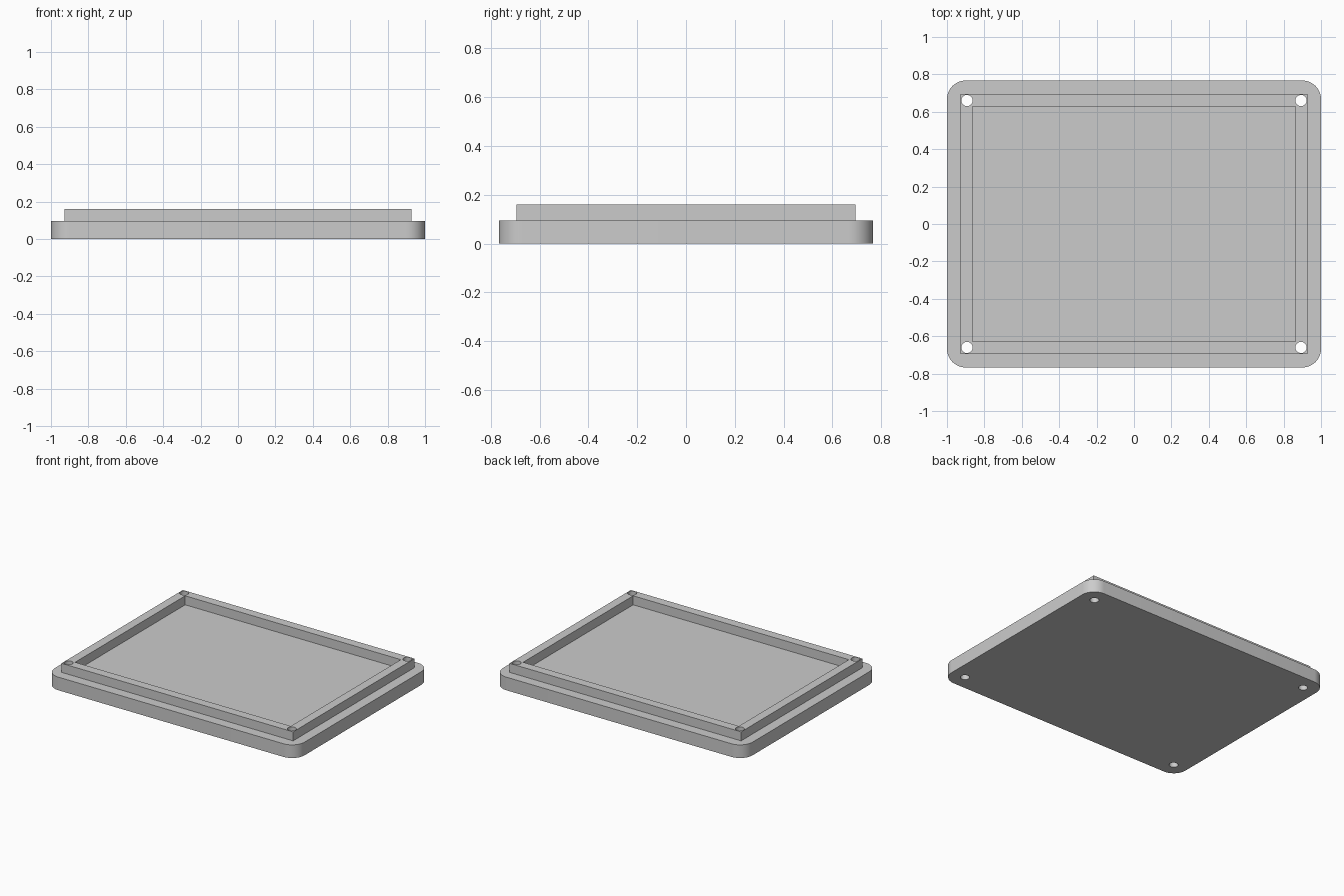
import bpy
import bmesh
from math import cos, sin, pi
from mathutils import Vector

cube = bpy.data.objects.get("Cube")
if cube:
    bpy.data.objects.remove(cube, do_unlink=True)

# Single grey material
grey = bpy.data.materials.new("plain_grey")
grey.use_nodes = True
COLOUR = (0.6, 0.6, 0.6, 1.0)
grey.diffuse_color = COLOUR
grey.node_tree.nodes["Principled BSDF"].inputs["Base Color"].default_value = COLOUR

QUADRANTS = [(1, 1), (-1, 1), (-1, -1), (1, -1)]


def rectangle(hx, hy):
    return [(sx * hx, sy * hy) for sx, sy in QUADRANTS]


def rounded_rectangle(hx, hy, r, steps=12):
    points = []
    for q, (sx, sy) in enumerate(QUADRANTS):
        for i in range(steps + 1):
            a = (q + i / steps) * pi / 2
            points.append((sx * (hx - r) + r * cos(a), sy * (hy - r) + r * sin(a)))
    return points


def circle(cx, cy, r, steps=32):
    return [(cx + r * cos(2 * pi * i / steps), cy + r * sin(2 * pi * i / steps))
            for i in range(steps)]


def prism(name, loops, bottom, top):
    """Solid from an outer outline and any number of through openings."""
    bm = bmesh.new()
    edges = []
    for loop in loops:
        verts = [bm.verts.new((x, y, bottom)) for x, y in loop]
        edges += [bm.edges.new((verts[i - 1], verts[i])) for i in range(len(verts))]
    bmesh.ops.triangle_fill(bm, edges=edges, use_beauty=True, normal=(0, 0, 1))
    result = bmesh.ops.extrude_face_region(bm, geom=bm.faces[:])
    raised = [g for g in result["geom"] if isinstance(g, bmesh.types.BMVert)]
    bmesh.ops.translate(bm, verts=raised, vec=Vector((0, 0, top - bottom)))
    bmesh.ops.recalc_face_normals(bm, faces=bm.faces[:])
    mesh = bpy.data.meshes.new(name)
    bm.to_mesh(mesh)
    bm.free()
    mesh.materials.append(grey)
    obj = bpy.data.objects.new(name, mesh)
    bpy.context.collection.objects.link(obj)
    bpy.ops.object.select_all(action="DESELECT")
    obj.select_set(True)
    bpy.context.view_layer.objects.active = obj
    bpy.ops.object.shade_smooth_by_angle()
    return obj


# Screw holes run through both parts at the corners
screw_holes = [circle(sx * 0.893, sy * 0.66, 0.03) for sx, sy in QUADRANTS]

# Rounded lid plate
prism("lid_plate", [rounded_rectangle(1.0, 0.767, 0.1)] + screw_holes, 0.0, 0.095)

# Raised rectangular rim with open middle
prism("raised_rim", [rectangle(0.927, 0.694), rectangle(0.863, 0.629)] + screw_holes,
      0.095, 0.16)
